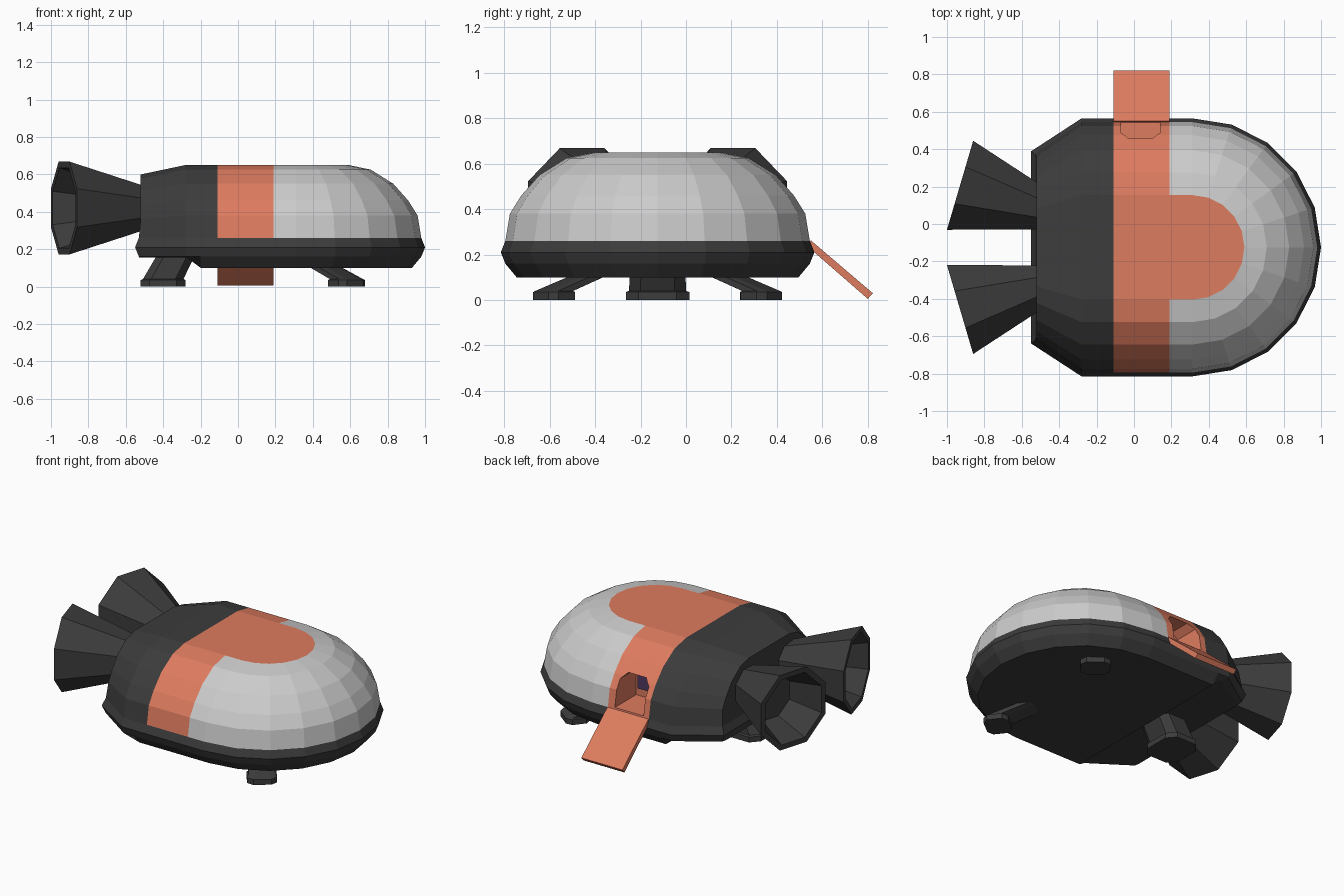
import bpy, bmesh
from math import sin, cos, radians, pi
from mathutils import Vector

if "Cube" in bpy.data.objects:
    bpy.data.objects.remove(bpy.data.objects["Cube"])

CY = -0.125  # the ship's own symmetry plane


def material(name, rgb):
    m = bpy.data.materials.new(name)
    m.diffuse_color = (*rgb, 1)
    m.use_nodes = True
    m.node_tree.nodes["Principled BSDF"].inputs["Base Color"].default_value = m.diffuse_color
    return m


GREY = material("light_grey", (0.52, 0.52, 0.52))
DARK = material("dark_grey", (0.045, 0.045, 0.045))
ORANGE = material("orange", (0.73, 0.2, 0.115))
PURPLE = material("purple", (0.08, 0.04, 0.12))


def finish(name, bm, mats):
    bmesh.ops.recalc_face_normals(bm, faces=bm.faces)
    me = bpy.data.meshes.new(name)
    bm.to_mesh(me)
    bm.free()
    for m in mats:
        me.materials.append(m)
    ob = bpy.data.objects.new(name, me)
    bpy.context.collection.objects.link(ob)
    return ob


def loft(name, rings, mat):
    """Skin a list of equal-length rings and cap both ends."""
    bm = bmesh.new()
    vs = [[bm.verts.new(p) for p in r] for r in rings]
    n = len(rings[0])
    for a, b in zip(vs, vs[1:]):
        for i in range(n):
            k = (i + 1) % n
            bm.faces.new((a[i], a[k], b[k], b[i]))
    bm.faces.new(vs[0])
    bm.faces.new(vs[-1])
    return finish(name, bm, [mat])


# Hull: wall profile (inset, height) swept around a round-nosed outline
PROFILE = [(0.07, 0.10), (0.02, 0.16), (0, 0.21), (0.02, 0.26), (0.04, 0.38),
           (0.09, 0.46), (0.17, 0.55), (0.29, 0.625), (0.41, 0.65)]
STATIONS = [-0.54, -0.28, -0.20, -0.11, 0.19]
NOSE_X, R = 0.31, 0.69


def hull_ring(row):
    d, z = PROFILE[row]
    tail_z = z if z <= 0.26 else 0.26 + (z - 0.26) * 0.87
    side = []
    for i, x in enumerate(STATIONS):
        half, zz = R - d, z
        if i == 0:
            x, half, zz = min(-0.55 + d, -0.52), half * 0.745, tail_z
        if row == 0 and i < 2:
            x, zz = (-0.53, -0.26)[i], 0.155
        side.append((x, half, zz))
    nose = [(NOSE_X + (R - d) * cos(radians(a)), (R - d) * sin(radians(a)), z)
            for a in range(90, -91, -18)]
    other = [(x, -y, zz) for x, y, zz in reversed(side)]
    return [(x, y + CY, zz) for x, y, zz in side + nose + other]


bm = bmesh.new()
rows = [[bm.verts.new(p) for p in hull_ring(j)] for j in range(len(PROFILE))]
N = len(rows[0])


def zone(i):
    i = min(i, N - 2 - i)
    return 1 if i < 3 else 2 if i == 3 else 0


for j in range(len(rows) - 1):
    for i in range(N):
        k = (i + 1) % N
        f = bm.faces.new((rows[j][i], rows[j][k], rows[j + 1][k], rows[j + 1][i]))
        f.material_index = 1 if j < 3 or i == N - 1 else zone(i)
# roof and belly, closed strip by strip with a rounded front piece
for ring, top in ((rows[0], False), (rows[-1], True)):
    for i in range(len(STATIONS) - 1):
        f = bm.faces.new((ring[i], ring[i + 1], ring[N - 2 - i], ring[N - 1 - i]))
        f.material_index = zone(i) if top else 1
    m = len(STATIONS) - 1
    f = bm.faces.new(ring[m:N - m])
    f.material_index = 2 if top else 1
hull = finish("hull", bm, [GREY, DARK, ORANGE])

# Doorway cut into the hull side
door = [(-0.07, 0.27), (0.14, 0.27), (0.14, 0.44), (0.10, 0.48), (-0.03, 0.48), (-0.07, 0.44)]
cutter = loft("doorway_cutter", [[(x, y, z) for x, z in door] for y in (0.32, 0.7)], ORANGE)
cutter.hide_render = True
cut = hull.modifiers.new("doorway", 'BOOLEAN')
cut.operation = 'DIFFERENCE'
cut.object = cutter
cut.solver = 'EXACT'
cut.material_mode = 'TRANSFER'
bpy.context.view_layer.objects.active = hull
bpy.ops.object.modifier_apply(modifier=cut.name)
bpy.data.objects.remove(cutter)

# Panel on the doorway's inner wall
panel = [(0.04, 0.32), (0.125, 0.32), (0.125, 0.43), (0.04, 0.43)]
loft("inner_panel", [[(x, y, z) for x, z in panel] for y in (0.315, 0.33)], PURPLE)

# Boarding ramp
ramp = [(0.55, 0.262), (0.822, 0.03), (0.80, 0.005), (0.53, 0.24)]
loft("boarding_ramp", [[(x, y, z) for y, z in ramp] for x in (-0.11, 0.19)], ORANGE)

# Two flared octagonal engine nozzles, splayed outwards
for side, label in ((1, "back"), (-1, "front")):
    axis = Vector((0.96, -0.283 * side, 0)).normalized()
    across = Vector((-axis.y, axis.x, 0))
    mouth = Vector((-0.93, CY + 0.332 * side, 0.42))
    rings = []
    for dist, apothem in ((0.47, 0.107), (0, 0.248), (0.0, 0.215), (0.22, 0.145)):
        r = apothem / cos(pi / 8)
        rings.append([mouth + axis * dist + across * (r * cos((k + 0.5) * pi / 4))
                      + Vector((0, 0, r * sin((k + 0.5) * pi / 4))) for k in range(8)])
    loft("engine_nozzle_" + label, rings, DARK)


def leg(name, x, y, angle, length, width, lean, top):
    """Chamfered foot pad with a strut leaning in towards the hull."""
    out = Vector((cos(angle), sin(angle), 0))
    tan = Vector((-out.y, out.x, 0))
    shape = [(1, .6), (.6, 1), (-.6, 1), (-1, .6), (-1, -.6), (-.6, -1), (.6, -1), (1, -.6)]
    rings = []
    for z, s, shift in ((0, 1, 0), (0.035, 1, 0), (0.04, 0.9, 0), (top, 0.85, lean)):
        c = Vector((x, y, z)) - out * shift
        rings.append([c + out * (u * s * length / 2) + tan * (v * s * width / 2)
                      for u, v in shape])
    loft(name, rings, DARK)


# Landing gear: one wide rear leg, two smaller front legs
leg("rear_leg", -0.40, CY, pi, 0.24, 0.28, 0.07, 0.17)
leg("front_leg_left", 0.58, CY + 0.455, radians(52), 0.15, 0.18, 0.23, 0.12)
leg("front_leg_right", 0.58, CY - 0.455, radians(-52), 0.15, 0.18, 0.23, 0.12)
